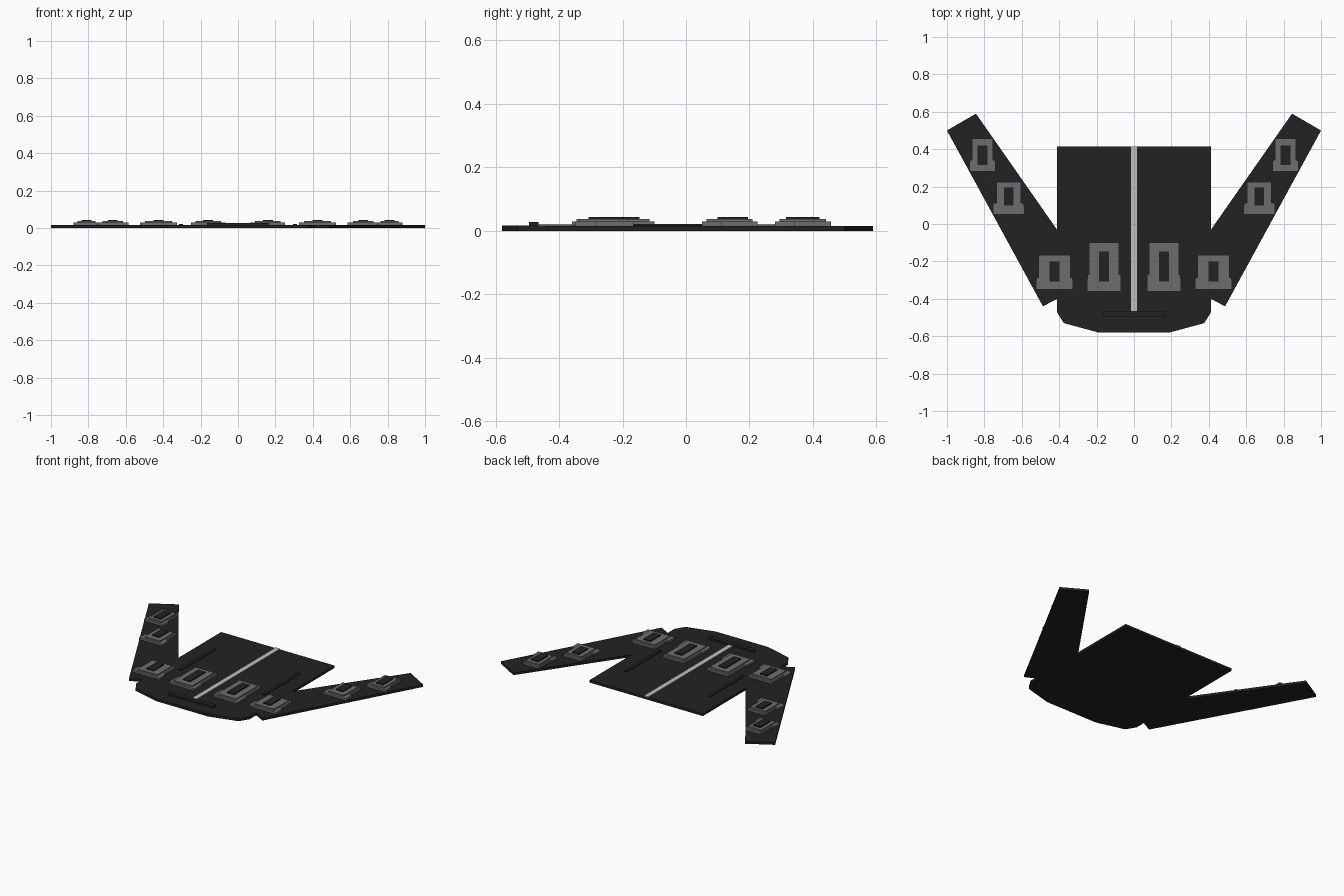
import bpy
import bmesh

if "Cube" in bpy.data.objects:
    bpy.data.objects.remove(bpy.data.objects["Cube"], do_unlink=True)


def material(name, r, g, b):
    m = bpy.data.materials.new(name)
    m.use_nodes = True
    m.diffuse_color = (r, g, b, 1)
    m.node_tree.nodes["Principled BSDF"].inputs["Base Color"].default_value = (r, g, b, 1)
    return m


BLACK = material("black cloth", 0.016, 0.016, 0.016)
GREY = material("grey plate", 0.15, 0.155, 0.16)
SILVER = material("silver zip", 0.52, 0.53, 0.52)


def slab(name, outline, z0, z1, mat):
    """Extrude a flat outline between two heights."""
    bm = bmesh.new()
    face = bm.faces.new([bm.verts.new((x, y, z0)) for x, y in outline])
    ext = bmesh.ops.extrude_face_region(bm, geom=[face])
    for v in ext["geom"]:
        if isinstance(v, bmesh.types.BMVert):
            v.co.z = z1
    bmesh.ops.recalc_face_normals(bm, faces=bm.faces)
    mesh = bpy.data.meshes.new(name)
    bm.to_mesh(mesh)
    bm.free()
    mesh.materials.append(mat)
    obj = bpy.data.objects.new(name, mesh)
    bpy.context.collection.objects.link(obj)
    return obj


def box(name, cx, half, y0, y1, z0, z1, mat):
    return slab(name, [(cx - half, y0), (cx + half, y0), (cx + half, y1), (cx - half, y1)],
                z0, z1, mat)


# Torso with rounded shoulders
half = [(0.19, -0.58), (0.375, -0.53), (0.413, -0.47), (0.413, 0.415)]
slab("torso", half + [(-x, y) for x, y in reversed(half)], 0, 0.016, BLACK)

# Zip and collar bar
box("zip", 0, 0.016, -0.465, 0.415, 0.01, 0.021, SILVER)
box("collar", 0, 0.165, -0.495, -0.465, 0.01, 0.028, BLACK)

# Plates: centre x, half width at hem, half width at top, y range, slot y range
PLATES = {
    "chest": (0.16, 0.092, 0.08, -0.36, -0.10, -0.307, -0.147),
    "shoulder": (0.425, 0.1, 0.085, -0.35, -0.165, -0.307, -0.2),
    "elbow": (0.67, 0.085, 0.065, 0.05, 0.225, 0.1, 0.195),
    "cuff": (0.81, 0.07, 0.057, 0.28, 0.457, 0.315, 0.42),
}
SLEEVE = [(0.845, 0.59), (1.0, 0.5), (0.487, -0.44), (0.315, -0.35), (0.3, -0.19)]

for side, s in (("left", 1), ("right", -1)):
    slab(side + "_sleeve", [(s * x, y) for x, y in SLEEVE], 0, 0.0155, BLACK)
    box(side + "_pocket_seam", s * 0.305, 0.01, -0.17, 0.2, 0.01, 0.021, BLACK)
    for name, (cx, w, t, y0, y1, d0, d1) in PLATES.items():
        x = s * cx
        mid = y0 + (y1 - y0) * 0.35
        # Wide lower hem of the plate stepping in to its narrower top
        slab(f"{side}_{name}_plate_base",
             [(x - w, y0), (x + w, y0), (x + w * 0.97, mid), (x + t, mid), (x + t, y1),
              (x - t, y1), (x - t, mid), (x - w * 0.97, mid)], 0.01, 0.029, GREY)
        box(f"{side}_{name}_plate_top", x, t * 0.85, y0 + 0.015, y1 - 0.015,
            0.025, 0.037, GREY)
        box(f"{side}_{name}_slot", x, 0.026, d0, d1, 0.03, 0.044, BLACK)
